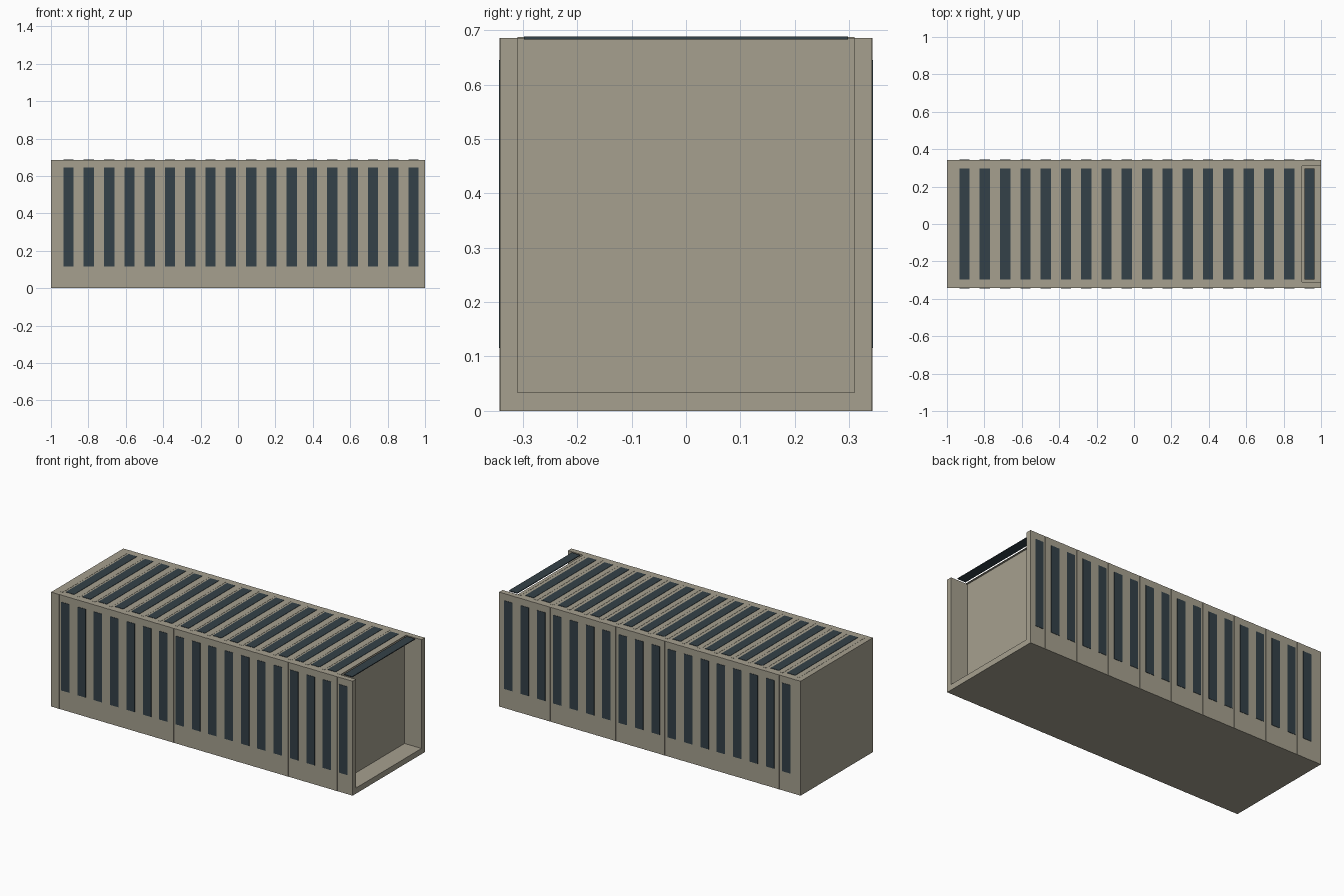
import bpy, bmesh
from mathutils import Matrix, Vector

if "Cube" in bpy.data.objects:
    bpy.data.objects.remove(bpy.data.objects["Cube"], do_unlink=True)


def material(name, rgb):
    m = bpy.data.materials.new(name)
    m.use_nodes = True
    m.diffuse_color = (*rgb, 1)
    m.node_tree.nodes["Principled BSDF"].inputs["Base Color"].default_value = (*rgb, 1)
    return m


beige = material("beige stone", (0.381, 0.352, 0.275))
slate = material("dark slate", (0.034, 0.053, 0.065))


def boxes(name, spans, mat):
    """One object made of boxes, each given as its lower and upper corner."""
    bm = bmesh.new()
    for low, high in spans:
        low, high = Vector(low), Vector(high)
        bmesh.ops.create_cube(bm, size=1, matrix=Matrix.Translation((low + high) / 2)
                              @ Matrix.Diagonal((*(high - low), 1)))
    mesh = bpy.data.meshes.new(name)
    bm.to_mesh(mesh)
    bm.free()
    mesh.materials.append(mat)
    ob = bpy.data.objects.new(name, mesh)
    bpy.context.collection.objects.link(ob)
    return ob


# Main sizes: half depth and height of the body, wall thickness, raised relief
HALF, TOP, WALL, RELIEF = 0.342, 0.686, 0.034, 0.002
INNER = HALF - WALL + 0.002
COUNT, FIRST, PITCH = 18, -0.906, 0.1085
centres = [FIRST + i * PITCH for i in range(COUNT)]

# Body with a recess at one end, open to the end and the top
body = boxes("body", [((-1, -HALF, 0), (1, HALF, TOP))], beige)
cutter = boxes("recess_cutter", [((0.888, -INNER, WALL), (1.2, INNER, 1))], beige)
cutter.hide_render = True
cut = body.modifiers.new("recess", "BOOLEAN")
cut.operation, cut.solver, cut.object = "DIFFERENCE", "EXACT", cutter
bpy.context.view_layer.objects.active = body
bpy.ops.object.modifier_apply(modifier=cut.name)
bpy.data.objects.remove(cutter, do_unlink=True)

# Shallow ribs between the slots, on both sides and the top
ribs = []
for x in centres:
    a, b = x - 0.061, x - 0.04
    ribs.append(((a, -INNER, TOP - 0.002), (b, INNER, TOP + RELIEF / 2)))
    ribs.append(((a, -HALF - RELIEF / 2, 0), (b, -HALF + 0.002, TOP)))
    ribs.append(((a, HALF - 0.002, 0), (b, HALF + RELIEF / 2, TOP)))
boxes("ribs", ribs, beige)

# Dark slats; the last top slat hangs over the recess
W = 0.0275
boxes("top_slats", [((x - W, -0.298, TOP - 0.003), (x + W, 0.298, TOP + RELIEF))
                    for x in centres], slate)
for name, side in (("front_slats", -1), ("back_slats", 1)):
    ys = sorted((side * (HALF - 0.003), side * (HALF + RELIEF)))
    boxes(name, [((x - W, ys[0], 0.115), (x + W, ys[1], 0.645)) for x in centres], slate)
